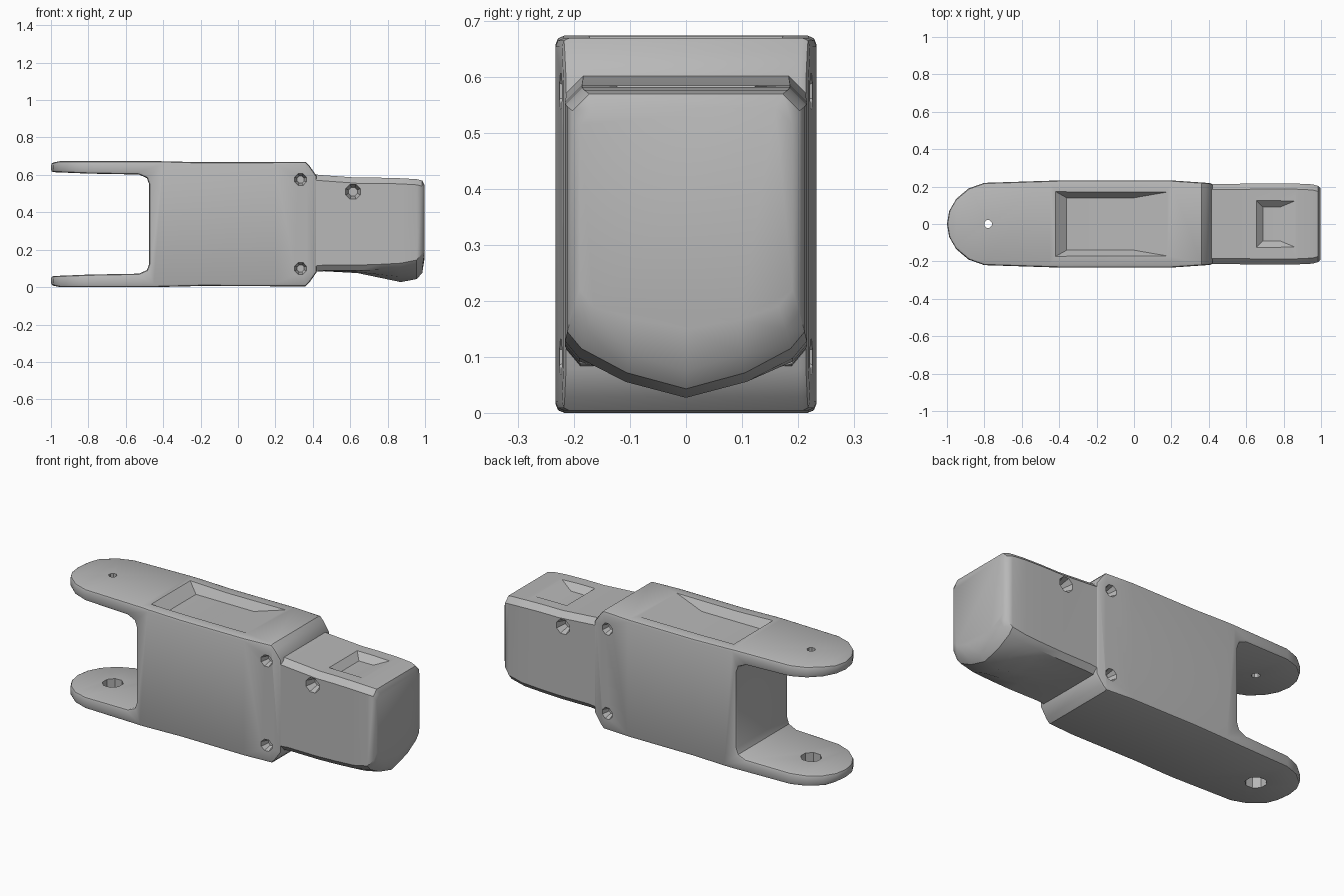
import bpy, bmesh
from math import radians, cos, sin, tau

old = bpy.data.objects.get("Cube")
if old:
    bpy.data.objects.remove(old, do_unlink=True)

grey = bpy.data.materials.new("plain grey")
grey.use_nodes = True
COLOUR = (0.48, 0.48, 0.48, 1)
grey.diffuse_color = COLOUR
grey.node_tree.nodes["Principled BSDF"].inputs["Base Color"].default_value = COLOUR


def finish(name, bm):
    bmesh.ops.recalc_face_normals(bm, faces=bm.faces)
    mesh = bpy.data.meshes.new(name)
    bm.to_mesh(mesh)
    bm.free()
    obj = bpy.data.objects.new(name, mesh)
    mesh.materials.append(grey)
    bpy.context.collection.objects.link(obj)
    return obj


def loft(name, rings):
    """Skin a list of equal point rings and cap both ends."""
    bm = bmesh.new()
    rows = [[bm.verts.new(p) for p in ring] for ring in rings]
    for a, b in zip(rows, rows[1:]):
        for i in range(len(a)):
            j = (i + 1) % len(a)
            bm.faces.new((a[i], a[j], b[j], b[i]))
    bm.faces.new(rows[0])
    bm.faces.new(rows[-1])
    return finish(name, bm)


def hull(name, points):
    bm = bmesh.new()
    for p in points:
        bm.verts.new(p)
    bmesh.ops.convex_hull(bm, input=bm.verts)
    return finish(name, bm)


def apply(obj, mod):
    bpy.context.view_layer.objects.active = obj
    bpy.ops.object.modifier_apply(modifier=mod.name)


def boolean(obj, cutter, operation="DIFFERENCE"):
    mod = obj.modifiers.new("cut", "BOOLEAN")
    mod.operation, mod.solver, mod.object = operation, "EXACT", cutter
    apply(obj, mod)
    bpy.data.objects.remove(cutter, do_unlink=True)


def bevel(obj, width):
    mod = obj.modifiers.new("bevel", "BEVEL")
    mod.width, mod.segments = width, 2
    mod.limit_method, mod.angle_limit = "ANGLE", radians(50)
    apply(obj, mod)


def rect(x0, x1, w, z):
    return [(x, y, z) for x in (x0, x1) for y in (-w, w)]


def disc(r, sides=8):
    return [(r * cos(tau * (i + 0.5) / sides), r * sin(tau * (i + 0.5) / sides))
            for i in range(sides)]


def side_pocket(obj, x, z, r, side, depth):
    """Conical pit in the front or back wall."""
    rings = [[(x + u * k, side * y, z + v * k) for u, v in disc(r)]
             for k, y in ((1.15, 0.26), (0.5, 0.22 - depth))]
    boolean(obj, loft("pocket", rings))


# Fork: side profile, mirrored top to bottom, trimmed by a round-ended plan
MID = 0.337
upper = [(-0.475, 0.55), (-0.487, 0.583), (-0.53, 0.602), (-0.8, 0.607),
         (-1.02, 0.616), (-1.02, 0.66), (-0.95, 0.674), (-0.45, 0.674),
         (-0.2, 0.668), (0.36, 0.67), (0.385, 0.645), (0.42, 0.595)]
profile = upper + [(x, 2 * MID - z) for x, z in reversed(upper)]
fork = loft("fork_body", [[(x, y, z) for x, z in profile] for y in (-0.3, 0.3)])
half = [(-1, 0), (-0.988, 0.07), (-0.95, 0.135), (-0.885, 0.19), (-0.8, 0.22),
        (-0.4, 0.233), (0.2, 0.233), (0.36, 0.222), (0.45, 0.216)]
plan = half + [(x, -y) for x, y in reversed(half[1:])]
boolean(fork, loft("plan", [[(x, y, z) for x, y in plan] for z in (-0.1, 0.8)]),
        "INTERSECT")
bevel(fork, 0.014)

# Scooped recess in the top plate
boolean(fork, hull("scoop", rect(-0.44, 0.26, 0.185, 0.69) + rect(-0.36, 0.0, 0.14, 0.625)))

# Pin holes in the two lugs
for r, z0, z1 in ((0.022, 0.5, 0.8), (0.055, -0.1, 0.2)):
    boolean(fork, loft("pin", [[(-0.78 + u, v, z) for u, v in disc(r)]
                               for z in (z0, z1)]))

# Small pits at the shoulder corners
for side in (-1, 1):
    for z in (0.575, 0.10):
        side_pocket(fork, 0.335, z, 0.04, side, 0.04)


# Head: block with a drooping, keel-shaped underside
def section(x, w, top, side, centre):
    right = [(w - 0.03, top), (w, top - 0.03), (w, side + 0.03), (w - 0.025, side),
             (w * 0.5, side * 0.4 + centre * 0.6)]
    ring = right + [(0, centre)] + [(-y, z) for y, z in reversed(right)]
    return [(x, y, z) for y, z in ring]


head = loft("head", [section(*s) for s in (
    (0.38, 0.214, 0.605, 0.08, 0.08),
    (0.46, 0.214, 0.598, 0.088, 0.085),
    (0.64, 0.216, 0.585, 0.088, 0.075),
    (0.76, 0.216, 0.585, 0.092, 0.05),
    (0.87, 0.216, 0.582, 0.098, 0.027),
    (0.955, 0.212, 0.577, 0.115, 0.043),
    (0.985, 0.203, 0.57, 0.15, 0.075),
    (0.997, 0.19, 0.545, 0.19, 0.15))])
for side in (-1, 1):
    side_pocket(head, 0.615, 0.51, 0.05, side, 0.06)
boolean(head, hull("head_scoop", rect(0.64, 0.9, 0.14, 0.6) + rect(0.69, 0.78, 0.09, 0.55)))

# Smooth shading with sharp creases
for obj in (fork, head):
    bpy.ops.object.select_all(action="DESELECT")
    obj.select_set(True)
    bpy.context.view_layer.objects.active = obj
    bpy.ops.object.shade_smooth_by_angle(angle=radians(35))
